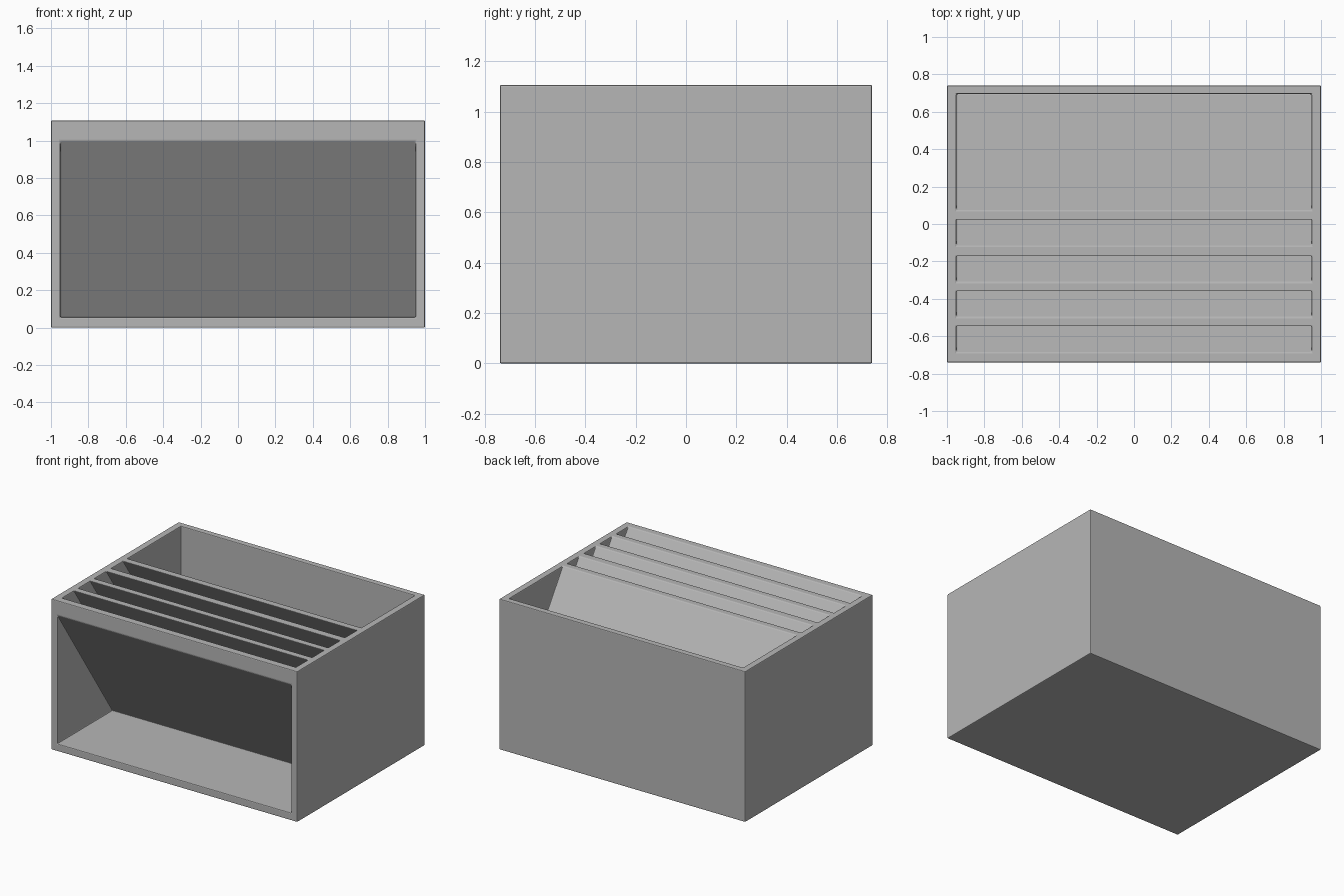
import bpy, bmesh

cube = bpy.data.objects.get("Cube")
if cube:
    bpy.data.objects.remove(cube, do_unlink=True)

WIDTH, DEPTH, HEIGHT = 2.0, 1.48, 1.107
WALL_X, BACK, FLOOR = 0.95, 0.695, 0.055
SLANT = 0.68          # backward run of the dividers per unit of drop
ABOVE = HEIGHT + 0.1  # cutters reach past the rim

grey = bpy.data.materials.new("plain_grey")
grey.use_nodes = True
colour = (0.47, 0.47, 0.47, 1)
grey.diffuse_color = colour
grey.node_tree.nodes["Principled BSDF"].inputs["Base Color"].default_value = colour


def add_prism(bm, profile, half_width):
    """Extrude a y-z profile across the width."""
    face = bm.faces.new([bm.verts.new((-half_width, y, z)) for y, z in profile])
    result = bmesh.ops.extrude_face_region(bm, geom=[face])
    verts = [v for v in result["geom"] if isinstance(v, bmesh.types.BMVert)]
    bmesh.ops.translate(bm, verts=verts, vec=(2 * half_width, 0, 0))


def make_object(name, profiles, half_width):
    bm = bmesh.new()
    for profile in profiles:
        add_prism(bm, profile, half_width)
    bmesh.ops.recalc_face_normals(bm, faces=bm.faces)
    mesh = bpy.data.meshes.new(name)
    bm.to_mesh(mesh)
    bm.free()
    mesh.materials.append(grey)
    obj = bpy.data.objects.new(name, mesh)
    bpy.context.collection.objects.link(obj)
    return obj


def slot(front, back):
    """Slanted pocket, closed off by the floor and the back wall."""
    def y_at(y, z):
        return y + (HEIGHT - z) * SLANT

    def z_at_wall(y):
        return HEIGHT - (BACK - y) / SLANT

    profile = [(y_at(front, ABOVE), ABOVE)]
    if y_at(front, FLOOR) > BACK:
        profile.append((BACK, z_at_wall(front)))
    else:
        profile.append((y_at(front, FLOOR), FLOOR))
        if y_at(back, FLOOR) > BACK:
            profile += [(BACK, FLOOR), (BACK, z_at_wall(back))]
        else:
            profile.append((y_at(back, FLOOR), FLOOR))
    if back == BACK:
        profile.append((BACK, ABOVE))
    else:
        profile.append((y_at(back, ABOVE), ABOVE))
    return profile


# Outer block
half = DEPTH / 2
body = make_object("slanted_organizer_box", [
    [(-half, 0), (half, 0), (half, HEIGHT), (-half, HEIGHT)]], WIDTH / 2)

# Front opening, four narrow slots and the large rear compartment
front_opening = [(-half - 0.1, FLOOR), (-0.10, FLOOR), (-half, 1.0), (-half - 0.1, 1.0)]
slots = [slot(y, y + 0.138) for y in (-0.687, -0.499, -0.312, -0.117)]
cutter = make_object("compartment_cutter",
                     [front_opening, slot(0.072, BACK)] + slots, WALL_X)
cutter.hide_render = True

cut = body.modifiers.new("compartments", "BOOLEAN")
cut.operation = "DIFFERENCE"
cut.solver = "EXACT"
cut.object = cutter

# Slightly softened edges
bevel = body.modifiers.new("soft_edges", "BEVEL")
bevel.width = 0.006
bevel.segments = 2
bevel.limit_method = "ANGLE"

# Apply the modifiers and discard the cutter
bpy.ops.object.select_all(action="DESELECT")
bpy.context.view_layer.objects.active = body
body.select_set(True)
for name in [m.name for m in body.modifiers]:
    bpy.ops.object.modifier_apply(modifier=name)
bpy.data.objects.remove(cutter, do_unlink=True)
